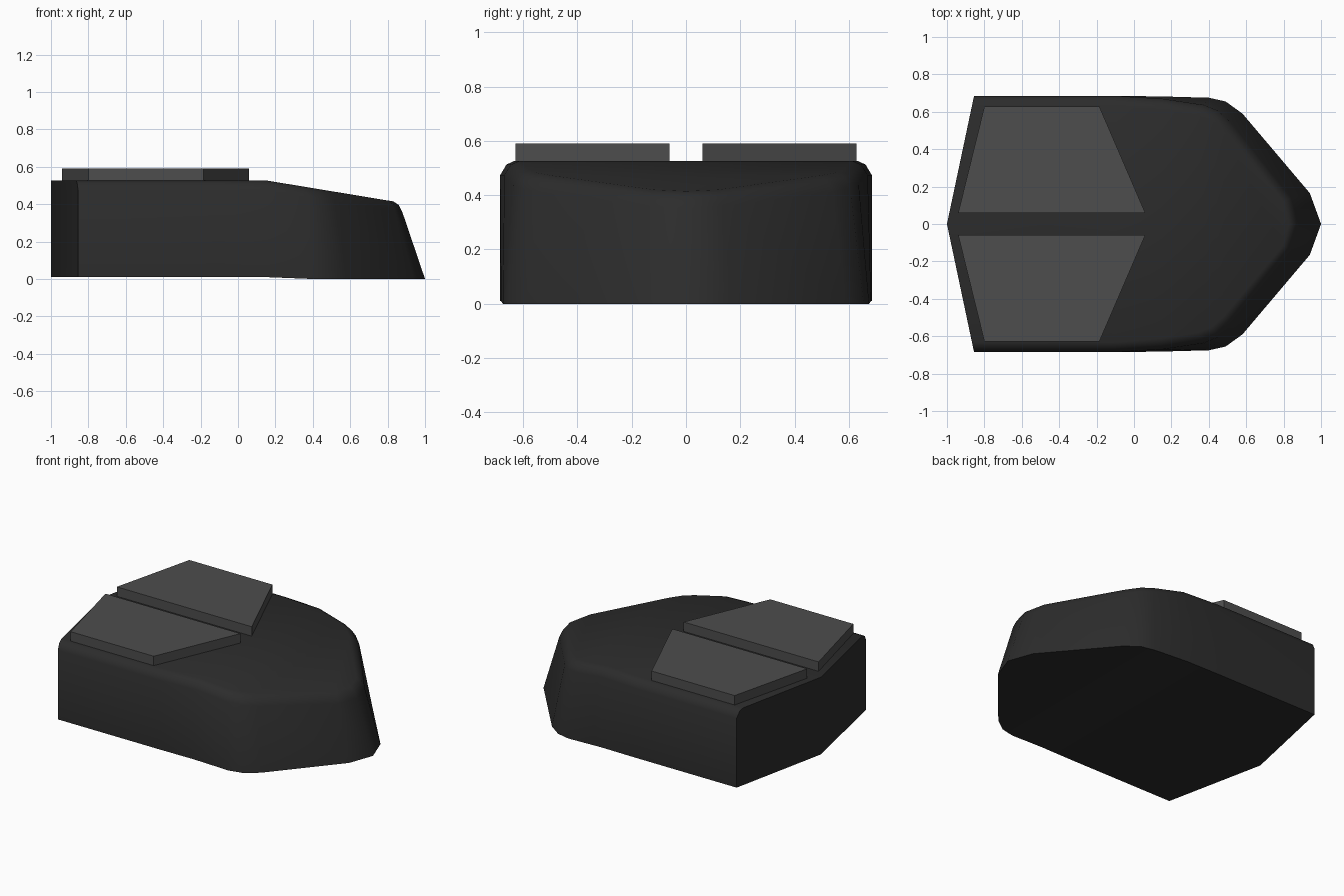
import bpy, bmesh, math

if "Cube" in bpy.data.objects:
    bpy.data.objects.remove(bpy.data.objects["Cube"])


def material(name, v):
    m = bpy.data.materials.new(name)
    m.diffuse_color = (v, v, v, 1)
    m.use_nodes = True
    m.node_tree.nodes["Principled BSDF"].inputs["Base Color"].default_value = m.diffuse_color
    return m


def add_object(name, bm, mat):
    bmesh.ops.recalc_face_normals(bm, faces=bm.faces)
    me = bpy.data.meshes.new(name)
    bm.to_mesh(me)
    bm.free()
    me.materials.append(mat)
    ob = bpy.data.objects.new(name, me)
    bpy.context.collection.objects.link(ob)
    return ob


def top_z(x):
    return 0.527 - max(0, x - 0.15) * 0.165


dark, grey = material("dark_shell", 0.025), material("grey_pad", 0.075)

# Half outlines from rear tip to nose: base, wall top, rounded rim, deck edge
base = [(-1, 0), (-.855, .685), (-.1, .685), (.15, .682), (.4, .675), (.49, .655), (.58, .59), (.94, .165), (1, 0)]
wall = [(-1, 0), (-.855, .685), (-.1, .685), (.15, .67), (.37, .637), (.45, .605), (.52, .54), (.84, .14), (.88, 0)]
rim = [(-1, 0), (-.86, .662), (-.1, .662), (.15, .645), (.36, .612), (.435, .583), (.503, .52), (.823, .13), (.86, 0)]
deck = [(-1, 0), (-.866, .632), (-.1, .632), (.15, .612), (.345, .58), (.415, .553), (.48, .495), (.795, .12), (.83, 0)]

# Body: rings lofted from base to deck, capped by cross strips
bm = bmesh.new()
rings = []
for pts, drop in ((base, None), (wall, .053), (rim, .014), (deck, 0)):
    zs = []
    for i, (x, y) in enumerate(pts):
        if drop is None:
            zs.append(.01 if x < .3 else 0)
        elif i == 0 and pts is not wall:
            zs.append(top_z(x) if pts is deck else top_z(x) - .014)
        else:
            zs.append(top_z(x) - drop)
    left = [bm.verts.new((x, y, z)) for (x, y), z in zip(pts, zs)]
    right = [bm.verts.new((x, -y, z)) for (x, y), z in list(zip(pts, zs))[1:-1]]
    rings.append(left + right[::-1])
n = len(rings[0])
for a, b in zip(rings, rings[1:]):
    for i in range(n):
        j = (i + 1) % n
        bm.faces.new((a[i], a[j], b[j], b[i]))
for r in (rings[0], rings[-1]):
    half = len(base) - 1
    for i in range(half):
        quad = [r[i], r[i + 1], r[(n - i - 1) % n], r[(n - i) % n]]
        bm.faces.new(list(dict.fromkeys(quad)))
body = add_object("body_shell", bm, dark)
bpy.context.view_layer.objects.active = body
body.select_set(True)
bpy.ops.object.shade_smooth_by_angle(angle=math.radians(35))

# Two raised trapezoid pads
for side, name in ((1, "left_pad"), (-1, "right_pad")):
    bm = bmesh.new()
    outline = [(-.94, .06), (-.8, .628), (-.185, .628), (.06, .06)]
    f = bm.faces.new([bm.verts.new((x, side * y, .515)) for x, y in outline])
    ext = bmesh.ops.extrude_face_region(bm, geom=[f])["geom"]
    bmesh.ops.translate(bm, vec=(0, 0, .075), verts=[v for v in ext if isinstance(v, bmesh.types.BMVert)])
    add_object(name, bm, grey)
